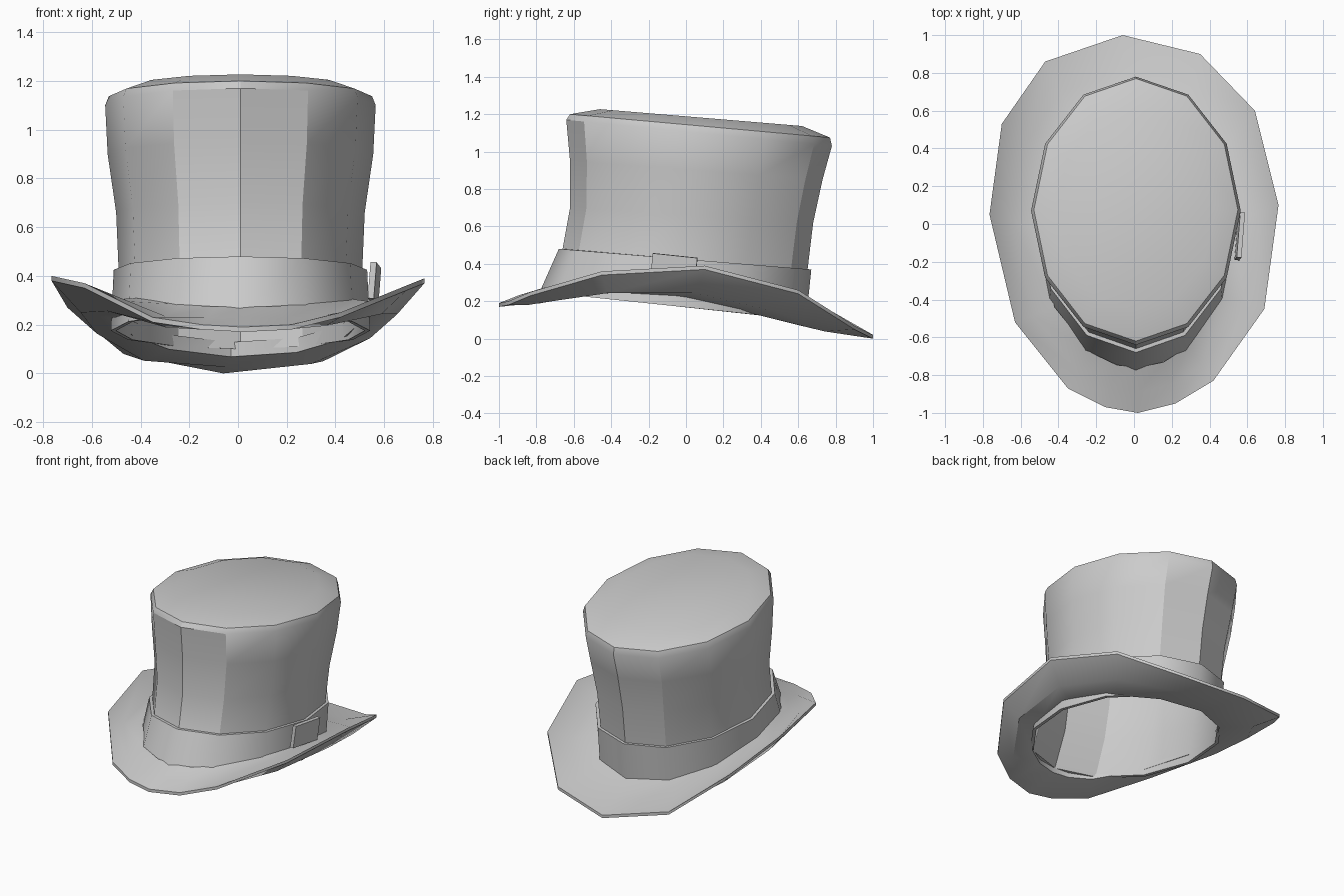
import bpy, bmesh
from math import sin, cos, pi, atan2, radians
from mathutils import Vector

if "Cube" in bpy.data.objects:
    bpy.data.objects.remove(bpy.data.objects["Cube"])


def loft(name, rings, cap_end=False, close=False, angle=40):
    """Skin a series of equal-length point rings into one object."""
    bm = bmesh.new()
    vs = [[bm.verts.new(p) for p in r] for r in rings]
    pairs = list(zip(vs, vs[1:])) + ([(vs[-1], vs[0])] if close else [])
    n = len(rings[0])
    for a, b in pairs:
        for i in range(n):
            j = (i + 1) % n
            bm.faces.new((a[i], a[j], b[j], b[i]))
    if cap_end:
        bm.faces.new(vs[-1])
    bmesh.ops.recalc_face_normals(bm, faces=bm.faces)
    me = bpy.data.meshes.new(name)
    bm.to_mesh(me)
    bm.free()
    ob = bpy.data.objects.new(name, me)
    bpy.context.collection.objects.link(ob)
    smooth(ob, angle)
    return ob


def smooth(ob, angle):
    bpy.ops.object.select_all(action='DESELECT')
    ob.select_set(True)
    bpy.context.view_layer.objects.active = ob
    bpy.ops.object.shade_smooth_by_angle(angle=radians(angle))


def oval_point(level, a, grow=0.0):
    """Point on a tilted oval given its front and back (y, z) and half width."""
    yf, zf, yb, zb, hw = level
    t = (1 - cos(a)) / 2                      # 0 at the front, 1 at the back
    y = yf - grow + (yb - yf + 2 * grow) * t
    return Vector((0.01 + (hw + grow) * sin(a), y, zf + (zb - zf) * t))


def interp(table, y):
    for (y0, z0), (y1, z1) in zip(table, table[1:]):
        if y <= y1:
            return z0 + (z1 - z0) * max(0, (y - y0) / (y1 - y0))
    return table[-1][1]


# Crown: front y, front z, back y, back z, half width
BASE = (-0.76, 0.25, 0.62, 0.10, 0.51)
NECK = (-0.66, 0.48, 0.65, 0.37, 0.50)
LEVELS = [BASE, NECK,
          (-0.62, 0.70, 0.68, 0.62, 0.51),
          (-0.62, 0.95, 0.73, 0.85, 0.545),
          (-0.64, 1.17, 0.78, 1.03, 0.555),
          (-0.62, 1.20, 0.77, 1.075, 0.54),
          (-0.46, 1.227, 0.62, 1.137, 0.42)]
SIDES = 12
ANGLES = [2 * pi * i / SIDES for i in range(SIDES)]
crown = loft("crown", [[oval_point(l, a) for a in ANGLES] for l in LEVELS],
             cap_end=True, angle=32)

# Flared hat band wrapped around the foot of the crown
band_levels = [(BASE, 0.0), (BASE, 0.022), (NECK, 0.02), (NECK, 0.0)]
loft("hat_band", [[oval_point(l, a, g) for a in ANGLES] for l, g in band_levels])

# Brim: outer edge drops front and back and curls up at the sides
EDGE = [(.02, -1, .17), (.22, -.95, .18), (.42, -.83, .23), (.69, -.45, .34),
        (.765, .1, .37), (.64, .6, .24), (.35, .9, .05), (-.06, 1, 0),
        (-.47, .86, .08), (-.70, .53, .27), (-.765, .05, .38),
        (-.63, -.52, .35), (-.35, -.87, .21), (-.15, -.97, .18)]
INNER_Z = [(-.78, .21), (-.45, .25), (0, .22), (.25, .16), (.65, .06)]
inner, mid = [], []
edge = [Vector(p) for p in EDGE]
for e in edge:
    a = atan2(e.x / 0.77, -e.y)
    p = oval_point(BASE, a)
    p.z = interp(INNER_Z, p.y)
    m = p.lerp(e, 0.55)
    m.z -= 0.06 * abs(e.x) / 0.77
    inner.append(p)
    mid.append(m)


def lift(ring, h):
    return [p + Vector((0, 0, h)) for p in ring]


loft("brim", [inner, mid, edge, lift(edge, 0.02), lift(mid, 0.045),
              lift(inner, 0.06)], close=True)

# Small buckle tab on the right side of the band
bpy.ops.mesh.primitive_cube_add(size=1, location=(0.56, -0.065, 0.37),
                                rotation=(radians(-6), radians(4), radians(-5)))
tab = bpy.context.object
tab.name = "band_tab"
tab.scale = (0.025, 0.24, 0.15)
